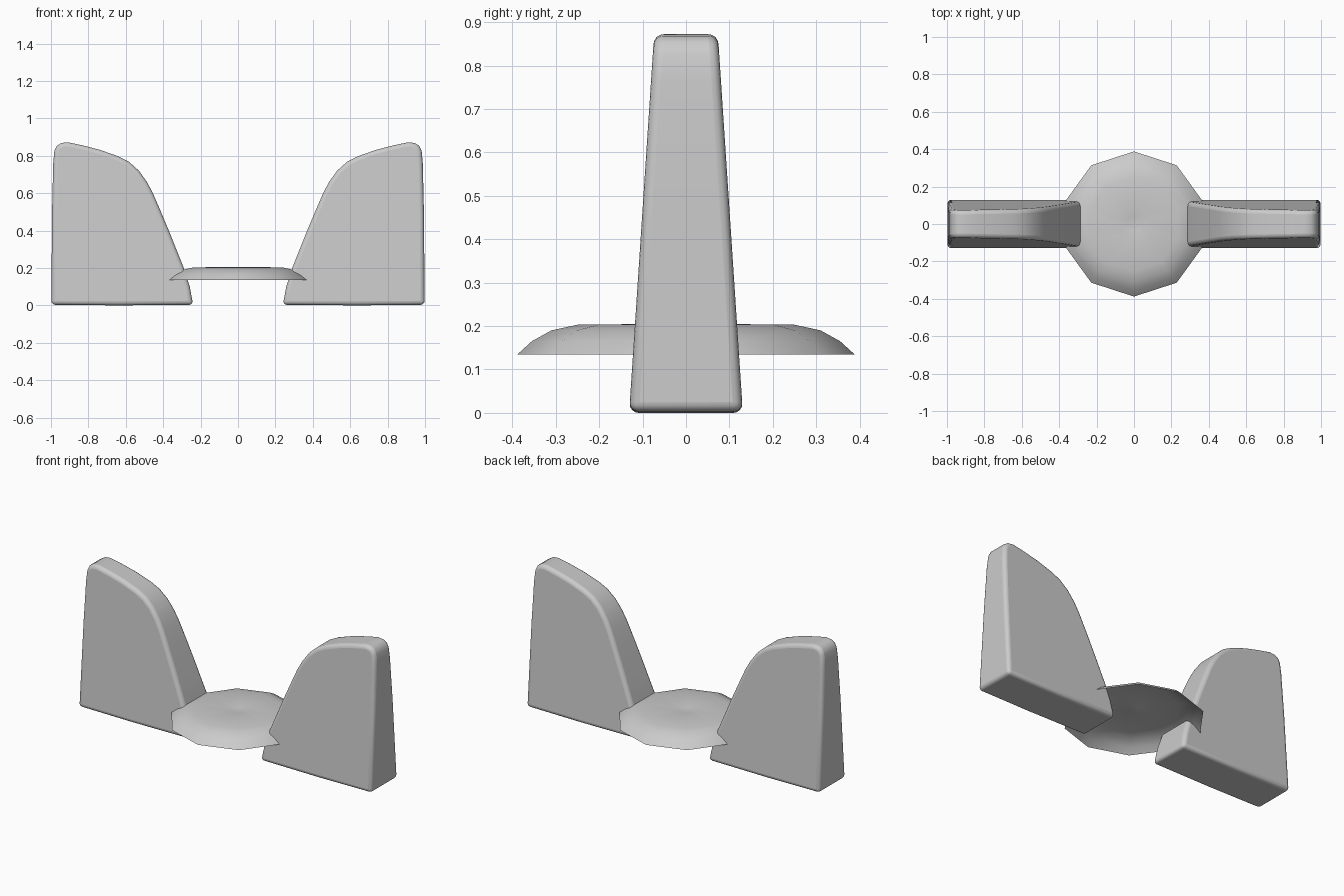
import bpy, bmesh
from math import cos, sin, pi, radians

if "Cube" in bpy.data.objects:
    bpy.data.objects.remove(bpy.data.objects["Cube"])


def add_mesh(name, bm):
    bmesh.ops.recalc_face_normals(bm, faces=bm.faces)
    me = bpy.data.meshes.new(name)
    bm.to_mesh(me)
    bm.free()
    ob = bpy.data.objects.new(name, me)
    bpy.context.collection.objects.link(ob)
    return ob


def smooth(ob, angle):
    bpy.ops.object.select_all(action='DESELECT')
    ob.select_set(True)
    bpy.context.view_layer.objects.active = ob
    bpy.ops.object.shade_smooth_by_angle(angle=radians(angle))


# Side walls: fin outline (x, z) given thickness that tapers upward
outline = [(0.24, 0.003), (0.258, 0.1), (0.29, 0.2), (0.33, 0.3), (0.37, 0.4),
           (0.412, 0.5), (0.455, 0.6), (0.487, 0.66), (0.53, 0.72),
           (0.582, 0.767), (0.64, 0.797), (0.74, 0.832), (0.83, 0.855),
           (0.91, 0.872), (0.945, 0.868), (0.969, 0.853), (0.982, 0.825),
           (0.988, 0.76), (0.994, 0.5), (0.998, 0.003), (0.64, 0.0)]
bm = bmesh.new()
sides = [[bm.verts.new((x, s * (0.131 - 0.066 * z), z)) for x, z in outline]
         for s in (-1, 1)]
for side in sides:
    bm.faces.new(side)
n = len(outline)
for i in range(n):
    j = (i + 1) % n
    bm.faces.new((sides[0][i], sides[0][j], sides[1][j], sides[1][i]))
walls = add_mesh("side_walls", bm)
bevel = walls.modifiers.new("soft_edges", 'BEVEL')
bevel.width = 0.022
bevel.segments = 4
bevel.limit_method = 'ANGLE'
bevel.angle_limit = radians(40)
mirror = walls.modifiers.new("other_side", 'MIRROR')
mirror.use_axis[0] = True
smooth(walls, 50)

# Open ten-sided dish between the walls, with a small centre dimple
rings = [(0.388, 0.135), (0.355, 0.165), (0.31, 0.19), (0.25, 0.203),
         (0.07, 0.205), (0.04, 0.2)]
bm = bmesh.new()
loops = [[bm.verts.new((r * cos(pi / 2 + k * pi / 5), r * sin(pi / 2 + k * pi / 5), z))
          for k in range(10)] for r, z in rings]
for a, b in zip(loops, loops[1:]):
    for k in range(10):
        m = (k + 1) % 10
        bm.faces.new((a[k], a[m], b[m], b[k]))
bm.faces.new(loops[-1])
dish = add_mesh("shallow_dish", bm)
smooth(dish, 60)
